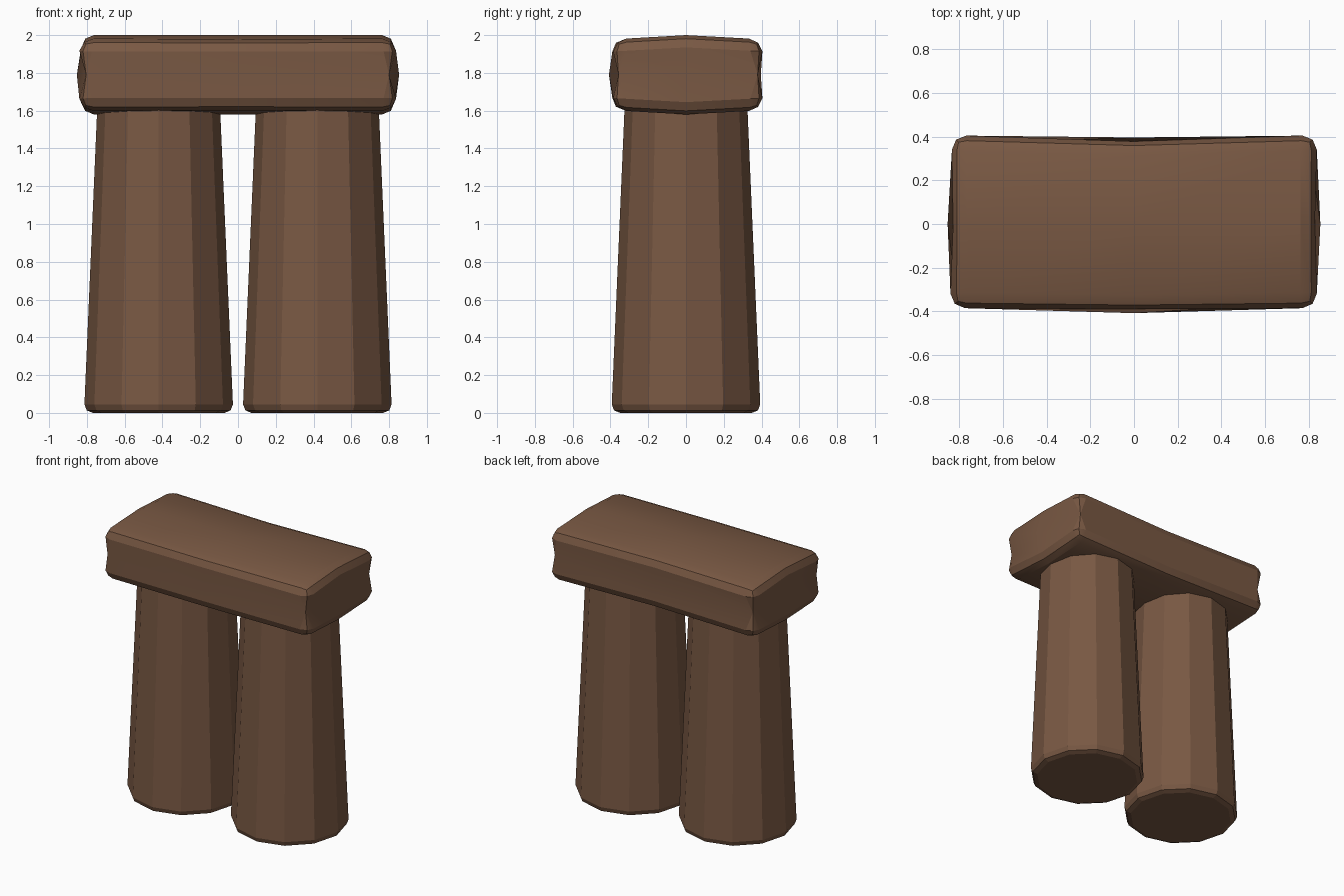
import bpy, bmesh
from math import radians

cube = bpy.data.objects.get("Cube")
if cube:
    bpy.data.objects.remove(cube, do_unlink=True)

brown = bpy.data.materials.new("brown_stone")
brown.use_nodes = True
COLOR = (0.19, 0.098, 0.056, 1)
brown.diffuse_color = COLOR
brown.node_tree.nodes["Principled BSDF"].inputs["Base Color"].default_value = COLOR


def finish(name, bm):
    bmesh.ops.recalc_face_normals(bm, faces=bm.faces)
    mesh = bpy.data.meshes.new(name)
    bm.to_mesh(mesh)
    bm.free()
    mesh.materials.append(brown)
    obj = bpy.data.objects.new(name, mesh)
    bpy.context.collection.objects.link(obj)
    return obj


# Tapered twelve-sided pillars with a rounded foot
def pillar(name, x):
    bm = bmesh.new()
    bmesh.ops.create_cone(bm, cap_ends=True, segments=12, radius1=0.395,
                          radius2=0.325, depth=1.62)
    bmesh.ops.translate(bm, verts=bm.verts, vec=(x, 0, 0.82))
    rim = [e for e in bm.edges if all(v.co.z < 0.1 for v in e.verts)]
    bmesh.ops.bevel(bm, geom=rim, offset=0.045, segments=2, profile=0.5,
                    affect='EDGES')
    low = min(v.co.z for v in bm.verts)
    bmesh.ops.translate(bm, verts=bm.verts, vec=(0, 0, -low))
    return finish(name, bm)


pillar("right_pillar", -0.42)
pillar("left_pillar", 0.42)

# Lintel: a block with swollen faces, a hollowed back and rounded edges
bm = bmesh.new()
bmesh.ops.create_cube(bm, size=2)
bmesh.ops.subdivide_edges(bm, edges=bm.edges[:], cuts=1, use_grid_fill=True)
for v in bm.verts:
    x, y, z = v.co
    swell_x = 0.025 * (1 - abs(z))
    lean = 0.01 * y if x < 0 else 0
    v.co.x = x * (0.828 + swell_x) + lean * (1 - abs(z))
    swell_y = 0.018 * (1 - abs(z))
    bow = 0.022 * abs(x) if y > 0 else 0.012 * (1 - abs(x))
    v.co.y = y * (0.378 + swell_y + bow)
    crown = 0.022 * (1 - abs(y))
    v.co.z = 1.79 + z * (0.188 + crown)
sharp = [e for e in bm.edges if e.calc_face_angle() > radians(50)]
bmesh.ops.bevel(bm, geom=sharp, offset=0.065, segments=2, profile=0.5,
                affect='EDGES')
lintel = finish("lintel", bm)

# Soft shading over the gentle swell of the block
bpy.ops.object.select_all(action='DESELECT')
lintel.select_set(True)
bpy.context.view_layer.objects.active = lintel
bpy.ops.object.shade_smooth_by_angle(angle=radians(20))
